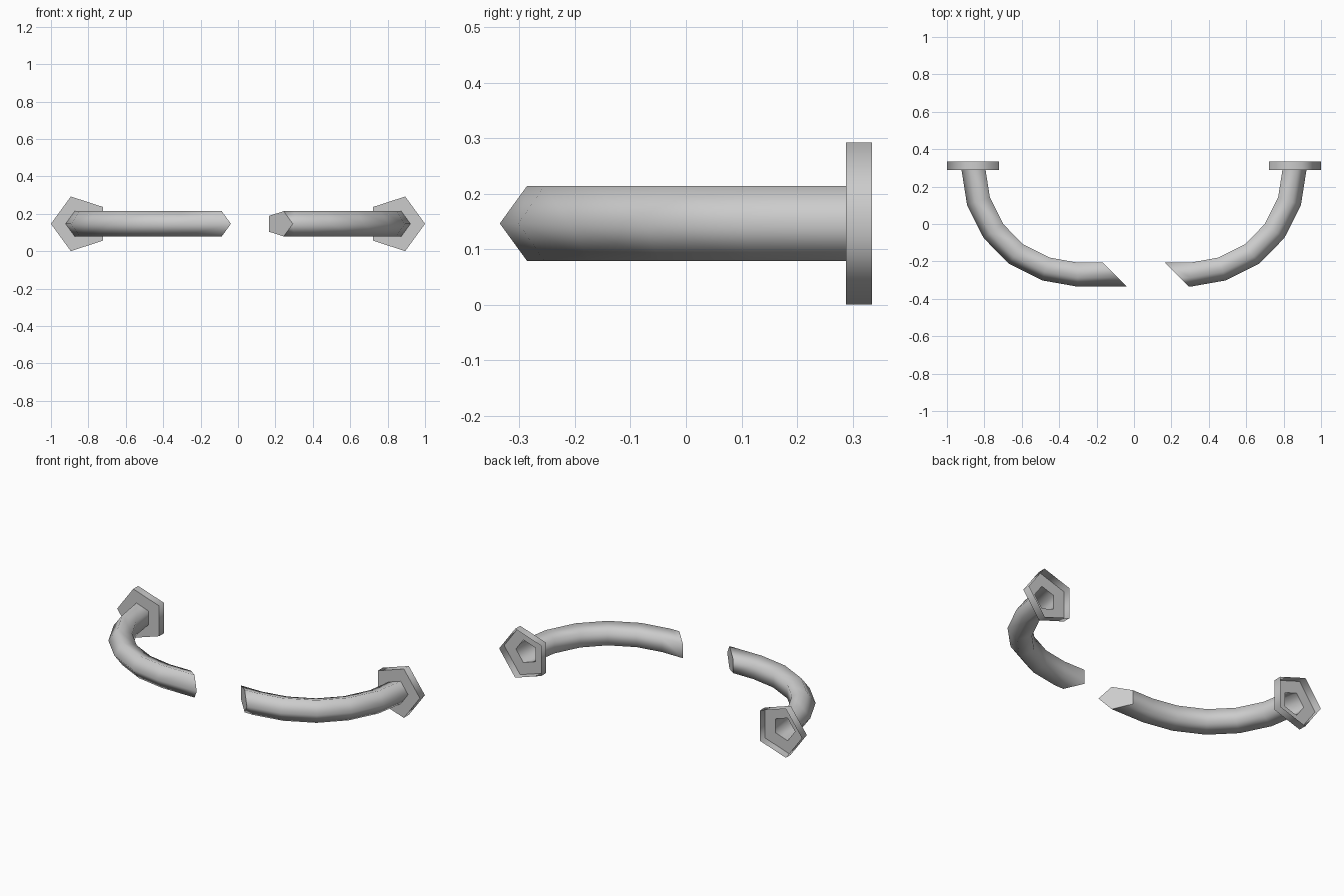
import bpy, bmesh, math
from mathutils import Vector

if "Cube" in bpy.data.objects:
    bpy.data.objects.remove(bpy.data.objects["Cube"])

ZC = 0.1465        # centre height
PIPE_R = 0.071
FLANGE_R = 0.1535
FRONT_Y = -0.264   # centre line of the straight front run

# centre line of the bend, wall end first: (distance from middle, y)
PATH = [(0.851, 0.288), (0.825, 0.124), (0.746, -0.034),
        (0.627, -0.155), (0.469, -0.234), (0.302, FRONT_Y)]


def pentagon(bm, centre, normal, radius):
    """Ring of five points, one corner pointing along the normal."""
    ring = []
    for i in range(5):
        a = math.tau * i / 5
        p = centre + normal * radius * math.cos(a)
        p.z += radius * math.sin(a)
        ring.append(bm.verts.new(p))
    return ring


def build_half(name, side, cut_x):
    bm = bmesh.new()
    outward = Vector((side, 0, 0))

    # wall flange: open at the back, closing in to the pipe at the front
    flange_c = 0.8465 * side
    rings = [pentagon(bm, Vector((flange_c, y, ZC)), outward, FLANGE_R)
             for y in (0.335, 0.288)]

    # curved pipe
    pts = [Vector((x * side, y, ZC)) for x, y in PATH]
    for i, p in enumerate(pts):
        if i == 0:
            n = outward
        elif i == len(pts) - 1:
            n = Vector((0, -1, 0))
        else:
            t = (pts[i + 1] - p).normalized() + (p - pts[i - 1]).normalized()
            n = Vector((t.y, -t.x, 0)).normalized()
            if n.dot(Vector((side, -1, 0))) < 0:
                n = -n
        rings.append(pentagon(bm, p, n, PIPE_R))

    # slanted 45 degree cut at the free end
    tip = pentagon(bm, Vector((cut_x, FRONT_Y, ZC)), Vector((0, -1, 0)), PIPE_R)
    for v in tip:
        v.co.x = cut_x - (v.co.y - FRONT_Y)
    rings.append(tip)

    for a, b in zip(rings, rings[1:]):
        for i in range(5):
            j = (i + 1) % 5
            bm.faces.new((a[i], a[j], b[j], b[i]))
    cap = bm.faces.new(tip)
    bmesh.ops.recalc_face_normals(bm, faces=bm.faces[:])

    # smooth pipe sides, sharp flange and cut edges
    for f in bm.faces:
        f.smooth = True
    for e in bm.edges:
        e.smooth = (len(e.link_faces) == 2 and cap not in e.link_faces
                    and e.calc_face_angle() < math.radians(80))

    mesh = bpy.data.meshes.new(name)
    bm.to_mesh(mesh)
    bm.free()
    bpy.context.collection.objects.link(bpy.data.objects.new(name, mesh))


build_half("left_rail_with_flange", -1, -0.109)
build_half("right_rail_with_flange", 1, 0.222)
